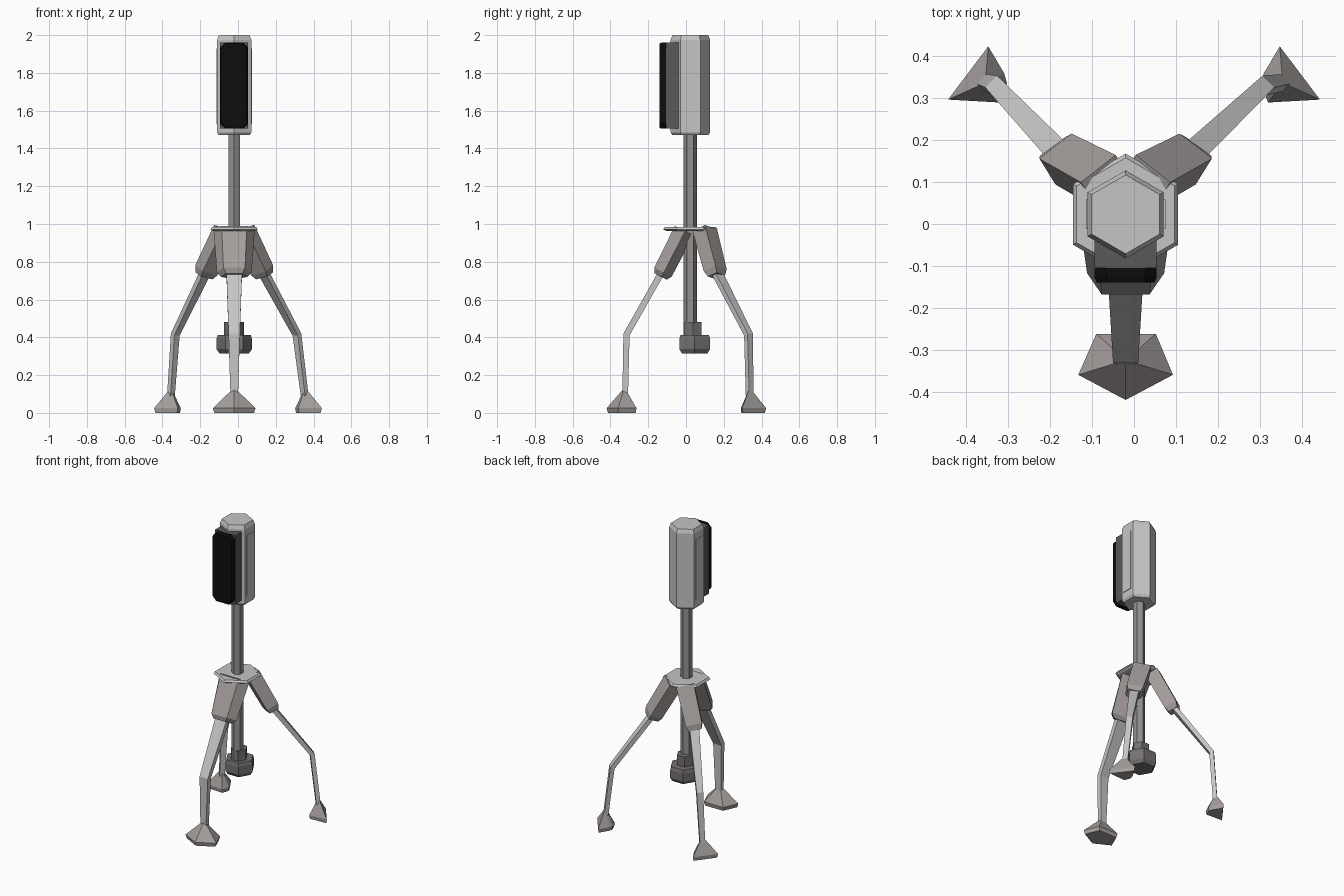
import bpy, bmesh, math
from mathutils import Vector

if "Cube" in bpy.data.objects:
    bpy.data.objects.remove(bpy.data.objects["Cube"])

CX, CY = -0.02, 0.023          # axis of the central column


def material(name, rgb):
    m = bpy.data.materials.new(name)
    m.diffuse_color = (*rgb, 1)
    m.use_nodes = True
    m.node_tree.nodes["Principled BSDF"].inputs["Base Color"].default_value = m.diffuse_color
    return m


LIGHT = material("light grey", (0.56, 0.56, 0.56))
WARM = material("warm grey", (0.37, 0.34, 0.33))
MID = material("column grey", (0.30, 0.28, 0.265))
DARK = material("dark grey", (0.18, 0.17, 0.165))
HOUSING = material("charcoal", (0.10, 0.10, 0.10))
BLACK = material("black", (0.004, 0.004, 0.004))


def loft(name, rings, mat):
    """Closed solid through a list of equal-length point rings."""
    bm = bmesh.new()
    vs = [[bm.verts.new(p) for p in r] for r in rings]
    n = len(vs[0])
    for a, b in zip(vs, vs[1:]):
        for i in range(n):
            j = (i + 1) % n
            bm.faces.new((a[i], a[j], b[j], b[i]))
    bm.faces.new(vs[0])
    bm.faces.new(vs[-1])
    bmesh.ops.recalc_face_normals(bm, faces=bm.faces)
    me = bpy.data.meshes.new(name)
    bm.to_mesh(me)
    bm.free()
    me.materials.append(mat)
    ob = bpy.data.objects.new(name, me)
    bpy.context.collection.objects.link(ob)
    return ob


def hexes(name, levels, mat, x=CX, y=CY, turn=30):
    """Hexagonal column from (z, radius) levels."""
    rings = []
    for z, r in levels:
        angs = [math.radians(turn + 60 * i) for i in range(6)]
        rings.append([(x + r * math.cos(a), y + r * math.sin(a), z) for a in angs])
    return loft(name, rings, mat)


def limb(name, path, sizes, wide, profile, mat):
    """Profile swept along a path; wide is the horizontal width axis."""
    path = [Vector(p) for p in path]
    wide = Vector(wide).normalized()
    rings = []
    for i, p in enumerate(path):
        t = (path[min(i + 1, len(path) - 1)] - path[max(i - 1, 0)]).normalized()
        d = t.cross(wide).normalized()
        w = d.cross(t)
        sw, sd = sizes[i]
        rings.append([p + w * (u * sw) + d * (v * sd) for u, v in profile])
    return loft(name, rings, mat)


def box(name, lo, hi, mat):
    rings = [[(lo[0], lo[1], z), (hi[0], lo[1], z), (hi[0], hi[1], z), (lo[0], hi[1], z)]
             for z in (lo[2], hi[2])]
    return loft(name, rings, mat)


# Central column, flange and hanging weight
hexes("column", [(0.36, 0.036), (1.49, 0.036)], MID)
hexes("flange", [(0.962, 0.125), (0.972, 0.145), (0.985, 0.135)], LIGHT)
hexes("weight_collar", [(0.40, 0.053), (0.48, 0.053)], DARK, y=0.037, turn=0)
hexes("weight", [(0.315, 0.078), (0.338, 0.094), (0.39, 0.094), (0.412, 0.088)],
      DARK, y=0.046, turn=0)

# Head with bevelled ends and slim side plates
hexes("head", [(1.47, 0.094), (1.485, 0.105), (1.975, 0.105), (2.0, 0.094)], LIGHT)
for s, side in ((-1, "left"), (1, "right")):
    x = CX + s * 0.091
    box(side + "_head_plate", (x - 0.004, CY - 0.035, 1.53), (x + 0.004, CY + 0.035, 1.93), LIGHT)

# Screen housing and black lens panel with cut corners
box("screen_housing", (CX - 0.074, -0.105, 1.505), (CX + 0.074, 0.0, 1.96), HOUSING)
w, h, c, zc = 0.074, 0.2275, 0.028, 1.7325
corner = [(w, h - c), (w - c, h), (c - w, h), (-w, h - c),
          (-w, c - h), (c - w, -h), (w - c, -h), (w, c - h)]
loft("screen", [[(CX + u * k, y, zc + v * k2) for u, v in corner]
                for y, k, k2 in ((-0.103, 1, 1), (-0.128, 1, 1), (-0.14, 0.93, 0.985))], BLACK)

QUAD = [(1, 1), (-1, 1), (-1, -1), (1, -1)]
PENT = [(0, 1), (1, 0.1), (0.62, -1), (-0.62, -1), (-1, 0.1)]


def foot(name, outline, apex, mat):
    """Pyramid foot with a small chamfer underneath."""
    ax, ay = apex
    levels = ((0.0, 0.93), (0.025, 1.0), (0.12, 0.13))
    loft(name, [[(ax + (x - ax) * k, ay + (y - ay) * k, z) for x, y in outline]
                for z, k in levels], mat)


# Front leg
limb("front_hip", [(CX, -0.01, 0.965), (CX, -0.122, 0.745), (CX, -0.134, 0.722)],
     [(0.108, 0.055), (0.092, 0.052), (0.07, 0.036)], (-1, 0, 0), PENT, WARM)
limb("front_shin", [(CX, -0.12, 0.76), (CX, -0.315, 0.415), (CX, -0.322, 0.09)],
     [(0.042, 0.017), (0.03, 0.017), (0.02, 0.015)], (-1, 0, 0), QUAD, LIGHT)
foot("front_foot", [(-0.133, -0.36), (-0.02, -0.42), (0.093, -0.36),
                    (0.052, -0.262), (-0.09, -0.262)], (CX, -0.325), WARM)

# Back legs, mirrored; the feet sit evenly about x = 0
for s, side, knee, ankle in ((1, "right", 0.312, 0.353), (-1, "left", 0.332, 0.355)):
    def hx(x):
        return CX + s * (x - CX)
    limb("back_%s_hip" % side,
         [(hx(0.025), 0.10, 0.965), (hx(0.128), 0.155, 0.755), (hx(0.14), 0.161, 0.725)],
         [(0.054, 0.042), (0.05, 0.04), (0.038, 0.03)], (s * 0.85, -0.53, 0), QUAD, WARM)
    limb("back_%s_shin" % side,
         [(hx(0.125), 0.155, 0.76), (s * knee, 0.331, 0.415), (s * ankle, 0.337, 0.09)],
         [(0.03, 0.014), (0.02, 0.014), (0.016, 0.013)], (s * 0.7, -0.7, 0), QUAD, LIGHT)
    foot("back_%s_foot" % side,
         [(s * 0.348, 0.424), (s * 0.444, 0.297), (s * 0.32, 0.29),
          (s * 0.303, 0.335), (s * 0.31, 0.36)], (s * 0.355, 0.337), WARM)
